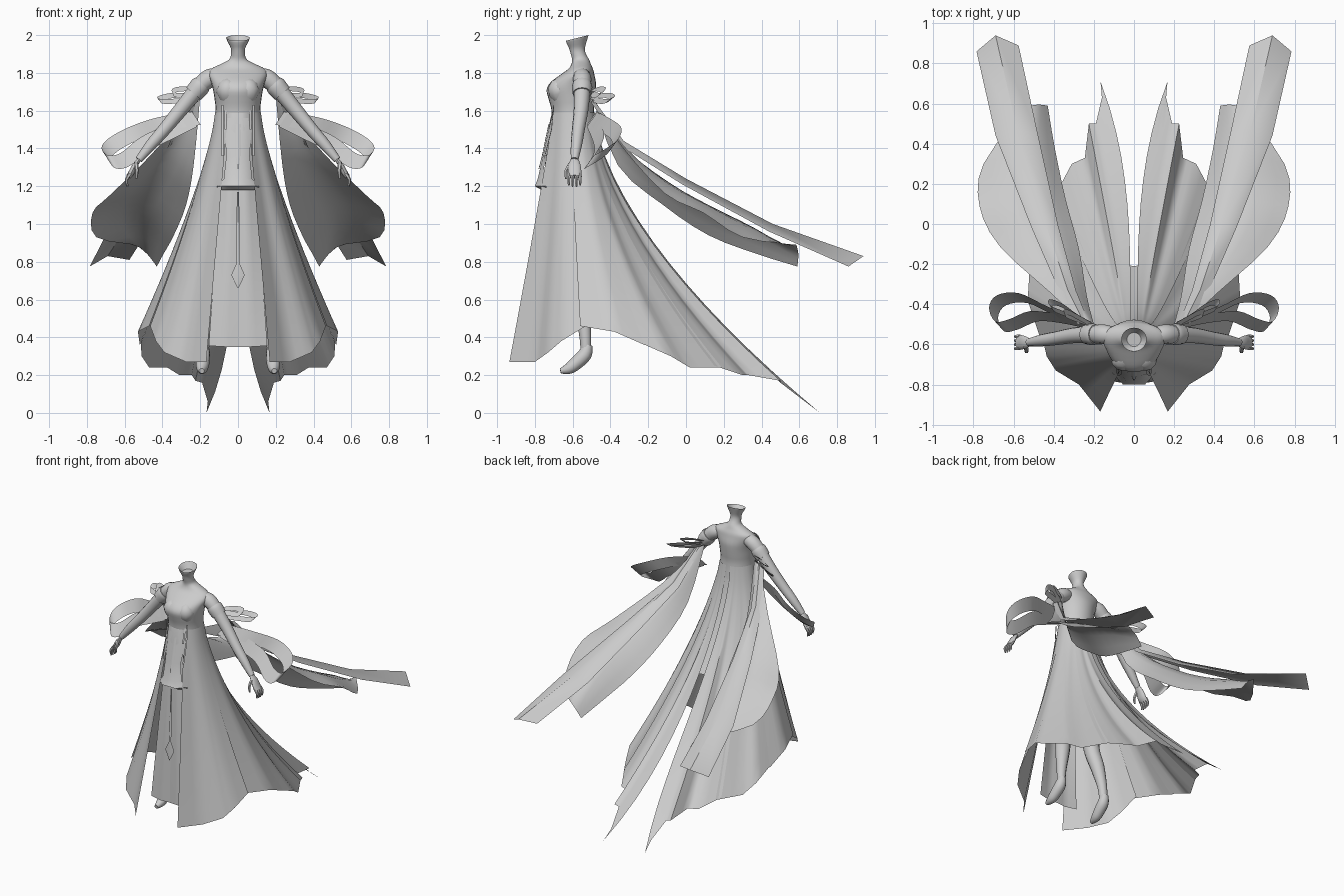
import bpy, math
from mathutils import Vector as V

mat = bpy.data.materials.new("plain_grey")
mat.diffuse_color = (0.6, 0.6, 0.6, 1)


def grid(name, rows, closed=False, caps=False, mirror=False, angle=50):
    """Skin a list of equally long rows of points."""
    n = len(rows[0])
    verts = [tuple(p) for r in rows for p in r]
    faces = []
    for i in range(len(rows) - 1):
        for j in range(n if closed else n - 1):
            k = (j + 1) % n
            faces.append((i * n + j, i * n + k, (i + 1) * n + k, (i + 1) * n + j))
    if caps:
        faces.append(tuple(reversed(range(n))))
        faces.append(tuple(range(len(verts) - n, len(verts))))
    me = bpy.data.meshes.new(name)
    me.from_pydata(verts, [], faces)
    me.materials.append(mat)
    ob = bpy.data.objects.new(name, me)
    bpy.context.collection.objects.link(ob)
    bpy.context.view_layer.objects.active = ob
    ob.select_set(True)
    bpy.ops.object.shade_smooth_by_angle(angle=math.radians(angle))
    ob.select_set(False)
    if mirror:
        ob.modifiers.new("mirror", 'MIRROR').use_mirror_merge = False
    return ob


def smooth(pts, steps=4):
    """Catmull-Rom curve through points of any dimension."""
    p = [pts[0]] + list(pts) + [pts[-1]]
    out = []
    for i in range(1, len(p) - 2):
        for s in range(steps):
            t = s / steps
            out.append([0.5 * (2 * b + (c - a) * t + (2 * a - 5 * b + 4 * c - d) * t * t
                               + (3 * b - a - 3 * c + d) * t ** 3)
                        for a, b, c, d in zip(*p[i - 1:i + 3])])
    return out + [list(pts[-1])]


def tube(name, pts, flat=1.0, sides=12, steps=3):
    """Round limb along (x, y, z, radius); flat scales it sideways."""
    path = smooth(pts, steps)
    rows = []
    for i, p in enumerate(path):
        a, b = path[max(i - 1, 0)], path[min(i + 1, len(path) - 1)]
        d = (V(b[:3]) - V(a[:3])).normalized()
        u = V((0, 1, 0)).cross(d).normalized()
        w = d.cross(u)
        rows.append([V(p[:3]) + p[3] * (flat * u * math.cos(t) + w * math.sin(t))
                     for t in (2 * math.pi * k / sides for k in range(sides))])
    return grid(name, rows, True, True, True)


def band(name, pts, width):
    """Flat ribbon along a curve."""
    w = V(width) / 2
    grid(name, [[V(p) - w, V(p) + w] for p in smooth(pts)], mirror=True)


# torso, neck and flared collar: (z, centre y, half width, half depth)
body = [(1.48, -.59, .122, .115), (1.60, -.60, .118, .112), (1.66, -.605, .124, .122),
        (1.71, -.608, .132, .13), (1.75, -.597, .142, .12), (1.79, -.575, .155, .09),
        (1.82, -.558, .145, .066), (1.845, -.555, .095, .052), (1.87, -.558, .048, .045),
        (1.90, -.57, .037, .04), (1.93, -.577, .038, .042), (1.96, -.578, .052, .052),
        (1.985, -.576, .063, .059), (1.95, -.576, .035, .035)]
rings = []
for z, cy, rx, ry in smooth(body, 3):
    tilt = .25 * max(0, (z - 1.93) / .055)
    angles = [2 * math.pi * k / 28 for k in range(28)]
    rings.append([(rx * math.cos(t), cy + ry * math.sin(t), z + tilt * ry * math.sin(t)) for t in angles])
grid("torso", rings, True, True)
tube("bust", [(.058, -.645, 1.76, .025), (.056, -.672, 1.715, .06), (.054, -.655, 1.65, .04)])

# arms and off-shoulder cuffs
tube("arm", [(.10, -.555, 1.785, .04), (.15, -.55, 1.772, .049), (.205, -.55, 1.725, .045),
             (.30, -.555, 1.61, .039), (.39, -.57, 1.50, .034), (.46, -.58, 1.42, .03),
             (.525, -.59, 1.34, .02)])
tube("cuff_band", [(.19, -.55, 1.742, .05), (.205, -.55, 1.725, .054), (.235, -.55, 1.69, .05)])
tube("palm", [(.52, -.59, 1.345, .02), (.545, -.59, 1.31, .032), (.565, -.59, 1.27, .036),
              (.58, -.59, 1.25, .03)], .45)
for k in range(4):
    y = -.62 + .02 * k
    tube("finger", [(.57, y, 1.265, .010), (.59, y * 1.01 + .005, 1.235, .009),
                    (.585, y, 1.195 + .006 * abs(k - 1.5), .005)], 1, 6, 2)
tube("thumb", [(.54, -.61, 1.32, .012), (.535, -.635, 1.28, .010), (.54, -.635, 1.24, .006)], 1, 6, 2)

# legs and pointed feet
tube("leg", [(.08, -.58, 1.0, .075), (.12, -.58, .72, .055), (.15, -.555, .58, .048),
             (.175, -.535, .43, .033), (.182, -.53, .33, .028)])
tube("foot", [(.182, -.52, .36, .026), (.184, -.535, .31, .037), (.187, -.58, .265, .036),
              (.19, -.62, .235, .03), (.192, -.665, .222, .014)], 1.0)


# skirt panels: columns of (waist angle, hem x, y, z, x curve, y curve)
def skirt(name, cols, lift=0.0, rows=14):
    fine = []
    for a, b in zip(cols, cols[1:]):
        fine += [[p + (q - p) * s / 3 for p, q in zip(a, b)] for s in range(3)]
    fine.append(cols[-1])
    out = []
    for i in range(rows + 1):
        t = i / rows
        row = []
        for a, x, y, z, ex, ey in fine:
            a = math.radians(a)
            x0 = (.119 + lift) * math.sin(a)
            y0 = -.598 - (.112 + lift) * math.cos(a)
            row.append((x0 + (x - x0) * t ** ex, y0 + (y - y0) * t ** ey, 1.59 + (z - 1.59) * t))
        out.append(row)
    return grid(name, out, mirror=True)


skirt("front_skirt", [(0, 0, -.785, .35, 1, .5), (15, .07, -.79, .35, 1, .5), (36, .155, -.775, .355, 1, .8)])
skirt("side_front_panel", [(26, .168, -.935, .27, 1, 1.05), (40, .275, -.80, .27, 1.1, 1.2),
                           (58, .39, -.73, .32, 1.2, 1.2), (75, .435, -.66, .38, 1.25, 1.2),
                           (95, .465, -.53, .46, 1.25, 1.3)], .002)
skirt("side_back_panel", [(84, .47, -.56, .46, 1.25, 1.3), (108, .53, -.38, .43, 1.25, 1.4),
                          (125, .52, -.22, .36, 1.25, 1.5)])
skirt("outer_train", [(118, .515, -.24, .37, 1.25, 1.5), (132, .51, -.08, .30, 1.25, 1.6),
                      (140, .47, .02, .24, 1.3, 1.6), (146, .37, .19, .24, 1.3, 1.6)], .002)
skirt("inner_train", [(140, .39, .15, .25, 1.3, 1.6), (150, .31, .30, .20, 1.3, 1.6),
                      (154, .245, .33, .20, 1.5, 1.6), (159, .225, .50, .17, 1.7, 1.6),
                      (163, .19, .50, .16, 2, 1.6), (168, .16, .63, .06, 3, 1.6),
                      (172, .167, .71, .0, 5, 1.6)], .004)
skirt("back_gore", [(160, .06, -.2, .9, 1, 1.6), (180, 0, -.21, .9, 1, 1.6)], -.003)

# raised front tabard, centre strip and hanging pendant
tab = [(1.56, .075, -.716, .025), (1.36, .062, -.757, .01), (1.24, .075, -.785, .03),
       (1.20, .11, -.80, .06), (1.18, .112, -.765, .03)]
grid("front_tabard", [[(-w, y + d, z), (-w * .5, y, z), (w * .5, y, z), (w, y + d, z)] for z, w, y, d in tab])
for nm, prof in (("centre_strip", [(1.53, .012, -.724), (1.36, .012, -.759), (1.29, .004, -.777)]),
                 ("hanging_pendant", [(1.17, .006, -.765), (.79, .009, -.781), (.73, .036, -.784),
                                      (.66, .002, -.787)])):
    grid(nm, [[(-w, y, z), (0, y - .004, z), (w, y, z)] for z, w, y in prof])
# bodice lacing cords
for zt, zm, zb, x in ((1.63, 1.5, 1.36, .082), (1.60, 1.56, 1.5, .066)):
    prof = [(zt, -.70), (zm, -.712), (zb, -.712 - (zm - zb) * .25)]
    grid("lacing_cord", [[(x - .005, y - .002, z), (x + .005, y + .002, z)] for z, y in prof], mirror=True)

# sweeping shawl, each row from inner to outer edge
shawl = [[(.20, -.50, 1.68), (.22, -.49, 1.67), (.25, -.5, 1.65)],
         [(.235, -.36, 1.31), (.32, -.33, 1.41), (.42, -.34, 1.41)],
         [(.275, -.12, 1.10), (.45, -.09, 1.22), (.67, -.11, 1.16)],
         [(.34, .12, .94), (.52, .12, 1.10), (.77, .09, 1.06)],
         [(.395, .38, .84), (.53, .36, .98), (.75, .30, .93)],
         [(.43, .59, .775), (.48, .595, .84), (.54, .585, .89)]]
flat = smooth([[c for p in r for c in p] for r in shawl], 3)
grid("shawl", [smooth([f[0:3], f[3:6], f[6:9]], 3) for f in flat], mirror=True)
# long trailing ribbon above the shawl
grid("trailing_ribbon", [[(.22, -.50, 1.66), (.25, -.49, 1.66), (.28, -.5, 1.64)],
                         [(.29, -.33, 1.41), (.33, -.33, 1.44), (.37, -.34, 1.41)],
                         [(.38, 0, 1.20), (.44, 0, 1.24), (.51, -.02, 1.21)],
                         [(.48, .45, .96), (.58, .46, 1.0), (.69, .44, .96)],
                         [(.575, .89, .81), (.69, .94, .83), (.785, .86, .775)]], mirror=True)

# looped bow ribbons behind the arms
band("large_loop", [(.22, -.50, 1.56), (.40, -.44, 1.53), (.55, -.37, 1.48), (.66, -.38, 1.42),
                    (.70, -.44, 1.37), (.67, -.51, 1.33), (.60, -.50, 1.34), (.50, -.46, 1.42),
                    (.38, -.47, 1.48), (.24, -.50, 1.55)], (.045, .05, .07))
band("upper_loop", [(.20, -.51, 1.70), (.27, -.47, 1.715), (.33, -.44, 1.71), (.345, -.45, 1.69),
                    (.30, -.47, 1.68), (.21, -.50, 1.69)], (.01, .03, .025))
band("lower_loop", [(.21, -.50, 1.67), (.28, -.46, 1.68), (.35, -.41, 1.68), (.41, -.39, 1.665),
                    (.41, -.42, 1.65), (.34, -.45, 1.65), (.22, -.50, 1.66)], (.02, .03, .025))
